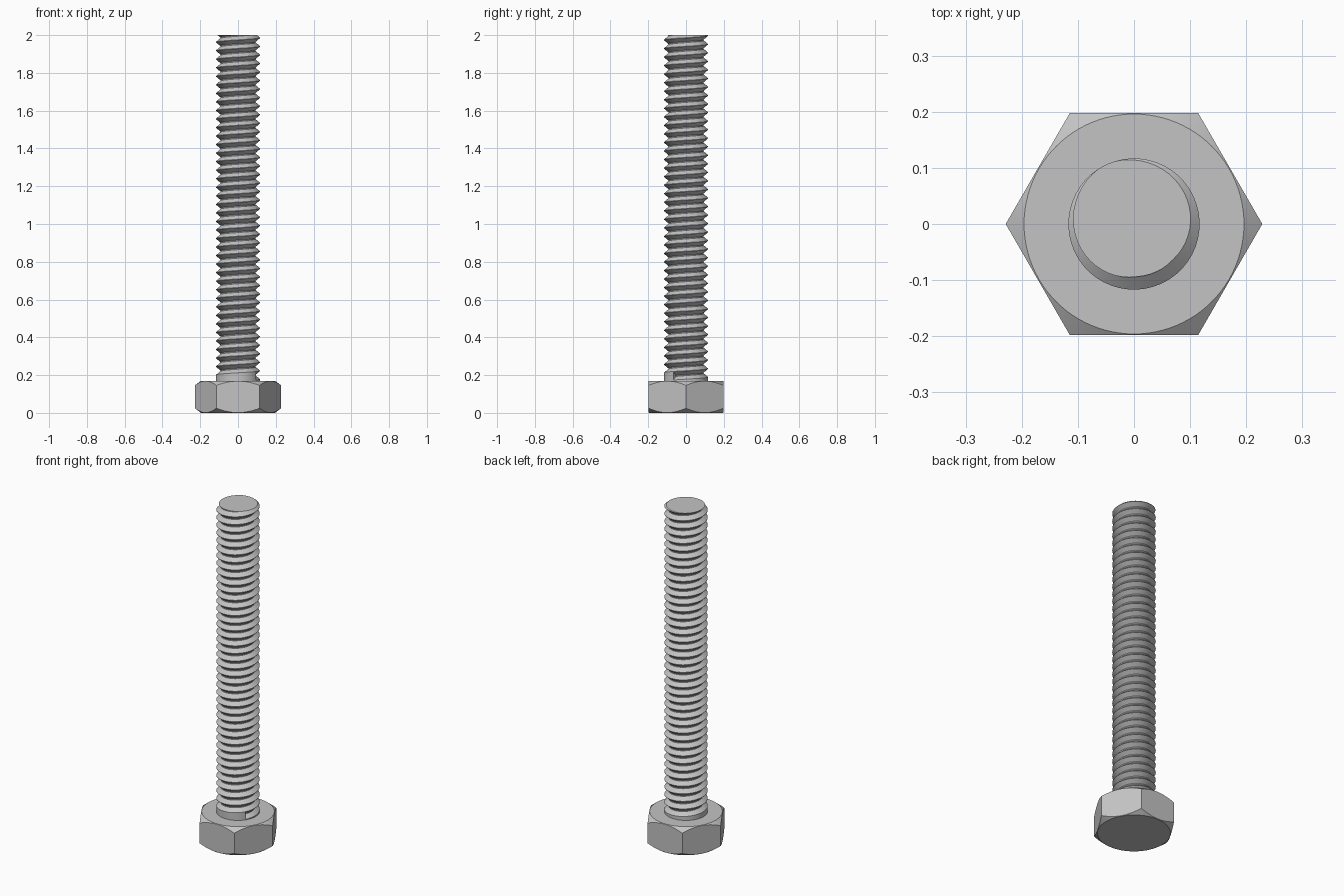
import bpy, bmesh, math
from math import sin, cos, tau, pi, radians

default = bpy.data.objects.get("Cube")
if default:
    bpy.data.objects.remove(default, do_unlink=True)

steel = bpy.data.materials.new("plain steel grey")
steel.use_nodes = True
colour = (0.55, 0.55, 0.55, 1)
steel.diffuse_color = colour
steel.node_tree.nodes["Principled BSDF"].inputs["Base Color"].default_value = colour

HEAD_H, APOTHEM = 0.17, 0.198
TOP, PITCH = 2.0, 0.0452
CREST, ROOT = 0.117, 0.094


def finish(bm, name, angle):
    bmesh.ops.remove_doubles(bm, verts=bm.verts, dist=1e-5)
    bmesh.ops.recalc_face_normals(bm, faces=bm.faces)
    mesh = bpy.data.meshes.new(name)
    bm.to_mesh(mesh)
    bm.free()
    mesh.materials.append(steel)
    obj = bpy.data.objects.new(name, mesh)
    bpy.context.collection.objects.link(obj)
    bpy.ops.object.select_all(action='DESELECT')
    obj.select_set(True)
    bpy.context.view_layer.objects.active = obj
    bpy.ops.object.shade_smooth_by_angle(angle=radians(angle))


# Hexagonal head: round end faces blended to the hexagon by conical chamfers
def make_head(steps=96, slope=0.75):
    bm = bmesh.new()
    inner = APOTHEM - 0.002
    rings = [[], [], [], []]
    for i in range(steps):
        a = tau * i / steps
        r = APOTHEM / cos(a % (pi / 3) - pi / 6)
        drop = (r - inner) * slope
        section = [(inner, 0), (r, drop), (r, HEAD_H - drop), (inner, HEAD_H)]
        for ring, (rad, z) in zip(rings, section):
            ring.append(bm.verts.new((rad * cos(a), rad * sin(a), z)))
    for low, high in zip(rings, rings[1:]):
        for i in range(steps):
            j = (i + 1) % steps
            bm.faces.new((low[i], low[j], high[j], high[i]))
    bm.faces.new(rings[0])
    bm.faces.new(rings[-1])
    finish(bm, "hex_head", 20)


# Threaded shank: a V groove swept along a right-handed helix
def make_shank(steps=48, start=radians(-35), z0=0.174):
    bm = bmesh.new()
    groove = [(CREST, 0), (ROOT, 0.42), (ROOT, 0.54), (CREST, 0.96), (CREST, 1)]
    turns = math.ceil((TOP - z0) / PITCH) + 1
    columns, feet = [], []
    for i in range(turns * steps + 1):
        a = start + tau * i / steps
        z = z0 + PITCH * i / steps
        columns.append([bm.verts.new((r * cos(a), r * sin(a), z + f * PITCH))
                        for r, f in groove])
        if i <= steps:
            feet.append(bm.verts.new((CREST * cos(a), CREST * sin(a), HEAD_H - 0.005)))
    for a, b in zip(columns, columns[1:]):
        for k in range(len(groove) - 1):
            bm.faces.new((a[k], b[k], b[k + 1], a[k + 1]))
    # Plain collar under the first turn, and the wall where the groove starts
    for i in range(steps):
        bm.faces.new((feet[i], feet[i + 1], columns[i + 1][0], columns[i][0]))
    bm.faces.new(columns[0])
    bmesh.ops.remove_doubles(bm, verts=bm.verts, dist=1e-5)
    # Flat end
    cut = bmesh.ops.bisect_plane(bm, geom=bm.verts[:] + bm.edges[:] + bm.faces[:],
                                 plane_co=(0, 0, TOP), plane_no=(0, 0, 1),
                                 clear_outer=True)
    rim = [e for e in cut["geom_cut"] if isinstance(e, bmesh.types.BMEdge)]
    bmesh.ops.edgeloop_fill(bm, edges=rim)
    finish(bm, "threaded_shank", 30)


make_head()
make_shank()
